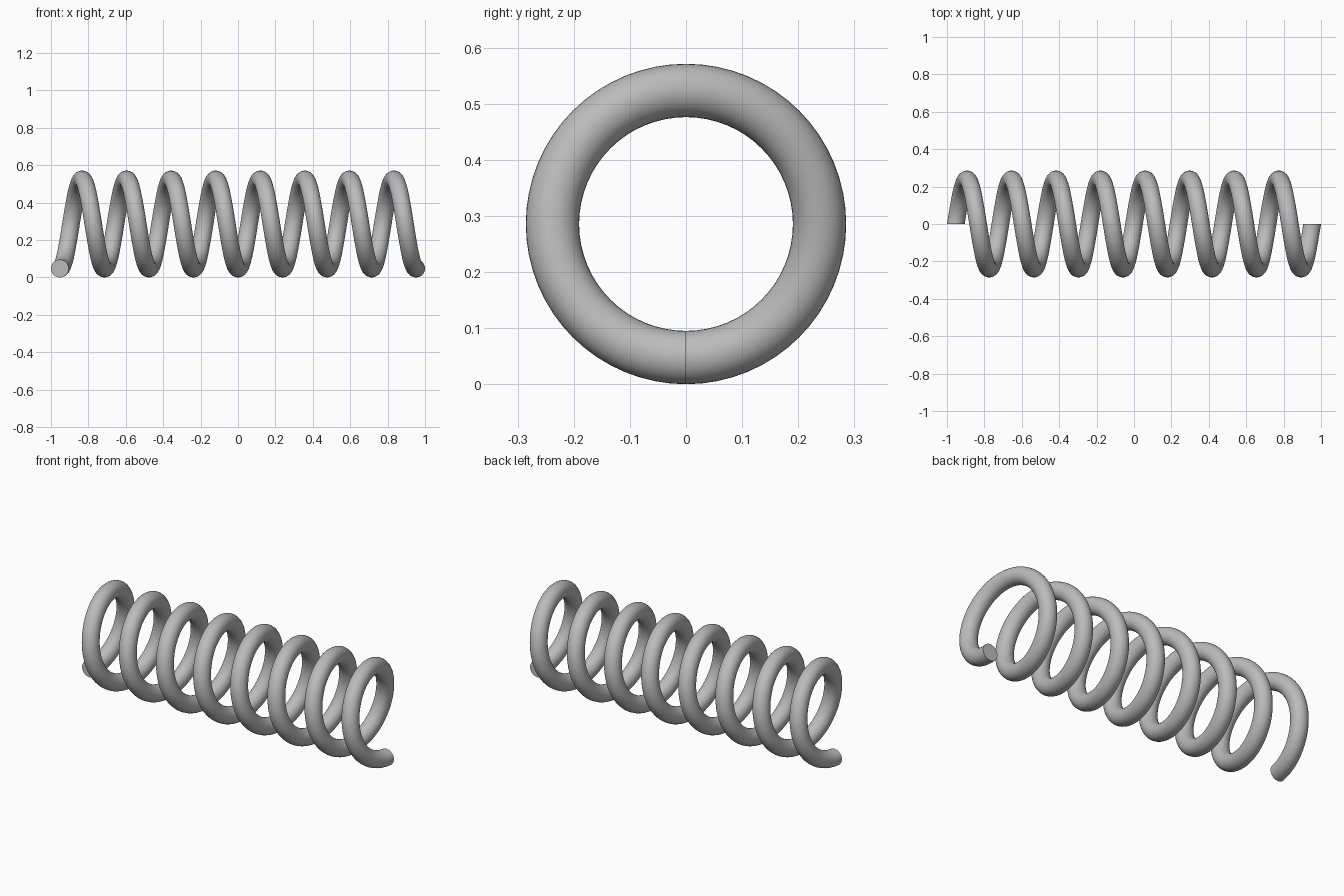
import bpy, bmesh, math
from mathutils import Vector

cube = bpy.data.objects.get("Cube")
if cube:
    bpy.data.objects.remove(cube, do_unlink=True)

TURNS = 8
STEPS_PER_TURN = 64
WIRE_SIDES = 32
COIL_RADIUS = 0.238
WIRE_RADIUS = 0.0475
CENTRE_Z = COIL_RADIUS + WIRE_RADIUS
HALF_LENGTH = 1 - WIRE_RADIUS

# Grey metal
metal = bpy.data.materials.new("grey_metal")
metal.use_nodes = True
grey = (0.5, 0.5, 0.5, 1)
metal.diffuse_color = grey
metal.node_tree.nodes["Principled BSDF"].inputs["Base Color"].default_value = grey

# Wire section: a circle in the plane of the coil axis
bm = bmesh.new()
ring = []
for i in range(WIRE_SIDES):
    a = math.tau * i / WIRE_SIDES
    ring.append(bm.verts.new((WIRE_RADIUS * math.cos(a) - HALF_LENGTH, 0,
                              WIRE_RADIUS * math.sin(a) + CENTRE_Z - COIL_RADIUS)))
edges = [bm.edges.new((v, ring[i - 1])) for i, v in enumerate(ring)]

# Sweep the section along the helix, then cap both ends
steps = TURNS * STEPS_PER_TURN
swept = bmesh.ops.spin(bm, geom=ring + edges, cent=Vector((0, 0, CENTRE_Z)),
                       axis=Vector((1, 0, 0)), angle=math.tau * TURNS, steps=steps,
                       dvec=Vector((2 * HALF_LENGTH / steps, 0, 0)))
last_edges = [g for g in swept["geom_last"] if isinstance(g, bmesh.types.BMEdge)]
for rim in (edges, last_edges):
    bmesh.ops.contextual_create(bm, geom=rim)
bmesh.ops.recalc_face_normals(bm, faces=bm.faces[:])

mesh = bpy.data.meshes.new("coil_spring")
bm.to_mesh(mesh)
bm.free()
mesh.materials.append(metal)
spring = bpy.data.objects.new("coil_spring", mesh)
bpy.context.collection.objects.link(spring)

# Smooth wire with crisp cut ends
bpy.ops.object.select_all(action='DESELECT')
spring.select_set(True)
bpy.context.view_layer.objects.active = spring
bpy.ops.object.shade_smooth_by_angle(angle=math.radians(40))
